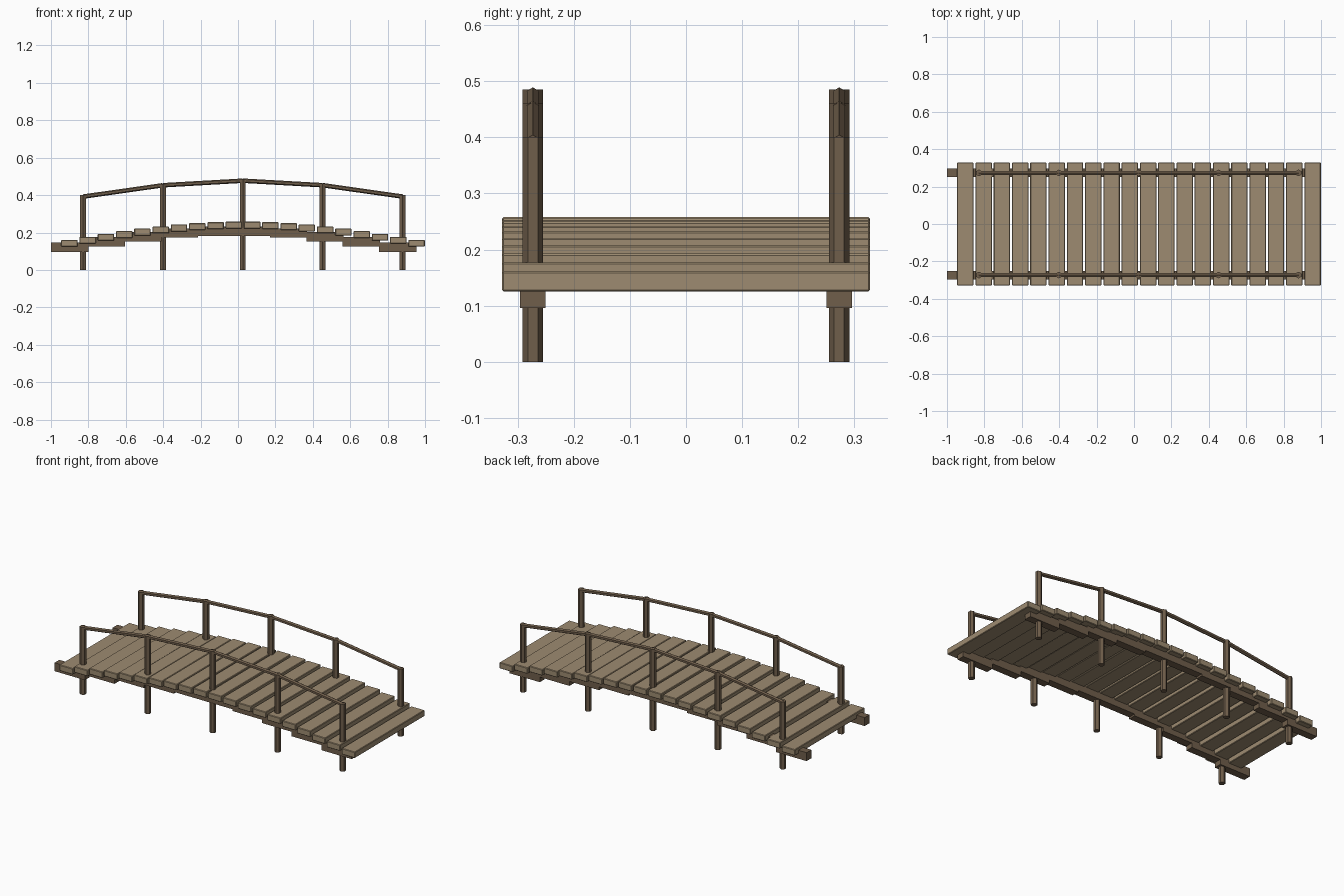
import bpy, bmesh, math
from mathutils import Matrix, Vector

if "Cube" in bpy.data.objects:
    bpy.data.objects.remove(bpy.data.objects["Cube"])

CX = 0.0265          # centre of the planked span
HALF = 0.928         # half distance between end plank centres
RAIL_Y = 0.273


def material(name, color):
    m = bpy.data.materials.new(name)
    m.diffuse_color = (*color, 1)
    m.use_nodes = True
    m.node_tree.nodes["Principled BSDF"].inputs["Base Color"].default_value = m.diffuse_color
    return m


PLANK = material("plank_wood", (0.34, 0.26, 0.165))
DARK = material("dark_wood", (0.16, 0.112, 0.07))


def finish(name, bm, mat):
    bmesh.ops.recalc_face_normals(bm, faces=bm.faces)
    me = bpy.data.meshes.new(name)
    bm.to_mesh(me)
    bm.free()
    me.materials.append(mat)
    ob = bpy.data.objects.new(name, me)
    bpy.context.collection.objects.link(ob)
    return ob


def box(name, center, size, mat, bevel=0):
    bm = bmesh.new()
    bmesh.ops.create_cube(bm, size=1, matrix=Matrix.Translation(center) @ Matrix.Diagonal((*size, 1)))
    if bevel:
        bmesh.ops.bevel(bm, geom=bm.edges[:], offset=bevel, segments=1, affect='EDGES')
    return finish(name, bm, mat)


def hex_bar(name, a, b, radius, u, mat):
    """Six-sided bar from a to b with one corner pointing along u."""
    a, b = Vector(a), Vector(b)
    d = (b - a).normalized()
    u = Vector(u)
    u = (u - d * u.dot(d)).normalized()
    v = d.cross(u)
    bm = bmesh.new()
    rings = []
    for p in (a, b):
        rings.append([bm.verts.new(p + radius * (u * math.cos(k * math.pi / 3) + v * math.sin(k * math.pi / 3)))
                      for k in range(6)])
    for k in range(6):
        j = (k + 1) % 6
        bm.faces.new((rings[0][k], rings[0][j], rings[1][j], rings[1][k]))
    bm.faces.new(rings[0])
    bm.faces.new(rings[1])
    return finish(name, bm, mat)


def arch(t, rise=0.097):
    return rise * math.sin(math.pi * t)


# Deck planks stepping along the arch
for i in range(20):
    t = i / 19
    box(f"deck_plank_{i + 1}", (CX - HALF + 2 * HALF * t, 0, 0.143 + arch(t)),
        (0.088, 0.656, 0.036), PLANK, bevel=0.003)

for side, y in (("front", -RAIL_Y), ("back", RAIL_Y)):
    # Stepped support beams under the deck
    for i in range(10):
        box(f"{side}_beam_{i + 1}", (-0.9 + 0.195 * i, y, 0.121 + arch(i / 9, 0.088)),
            (0.2, 0.045, 0.05), DARK)

    # Posts
    tops = []
    for i in range(5):
        x = CX - 0.001 + 0.427 * (i - 2)
        t = (x - CX + HALF) / (2 * HALF)
        top = 0.388 + arch(t)
        hex_bar(f"{side}_post_{i + 1}", (x, y, 0), (x, y, top), 0.018, (0, 1, 0), DARK)
        tops.append((x, y, top - 0.008))

    # Handrail segments between posts
    for i in range(4):
        hex_bar(f"{side}_rail_{i + 1}", tops[i], tops[i + 1], 0.012, (0, 0, 1), DARK)
